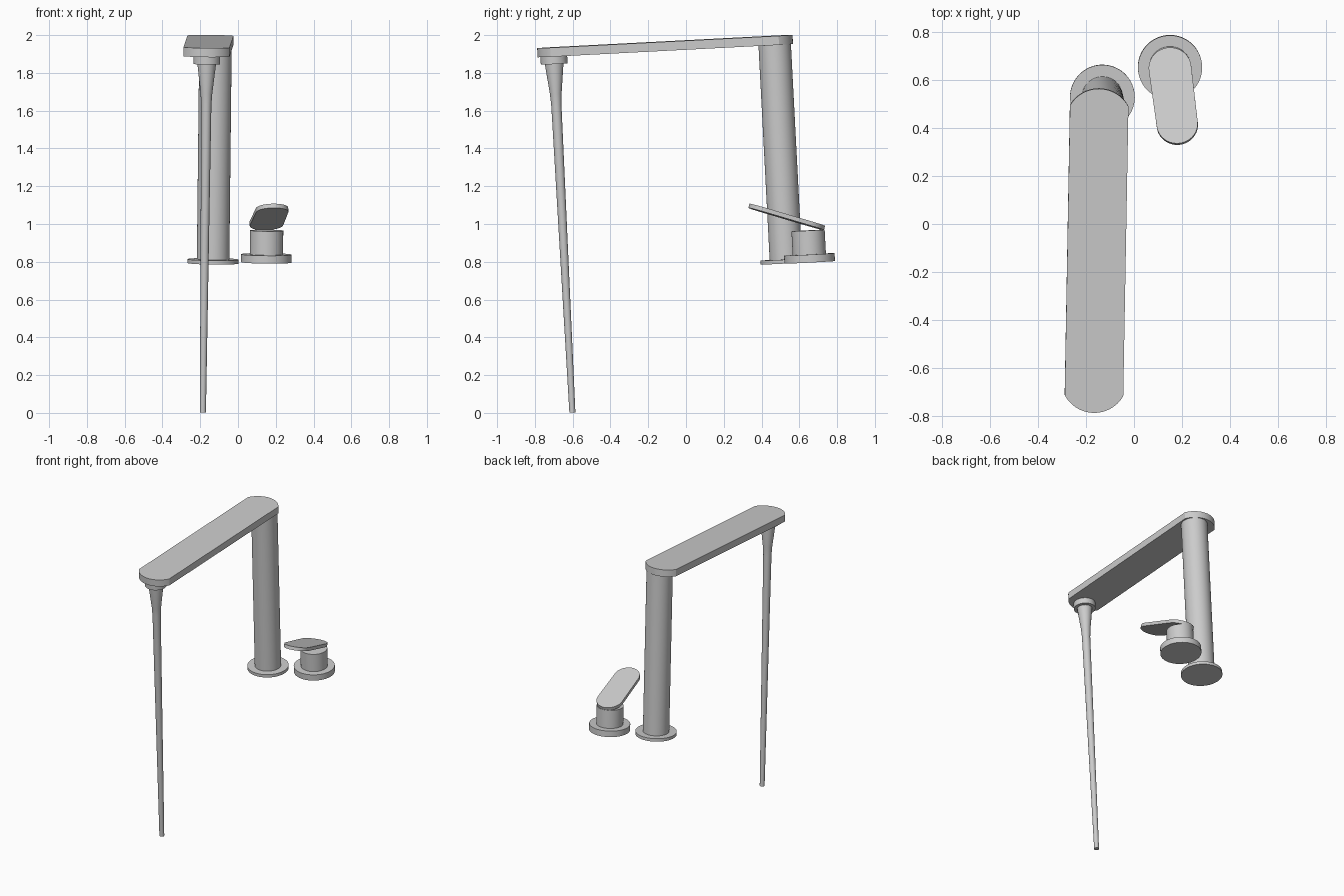
import bpy, bmesh, math
from mathutils import Vector, Matrix

cube = bpy.data.objects.get("Cube")
if cube:
    bpy.data.objects.remove(cube, do_unlink=True)

metal = bpy.data.materials.new("grey_metal")
metal.use_nodes = True
GREY = (0.6, 0.6, 0.6, 1)
metal.diffuse_color = GREY
metal.node_tree.nodes["Principled BSDF"].inputs["Base Color"].default_value = GREY


def frame(origin, along, up):
    """Matrix with local y along 'along' and local z close to 'up'."""
    y = Vector(along).normalized()
    x = y.cross(Vector(up)).normalized()
    z = x.cross(y)
    m = Matrix((x, y, z)).transposed().to_4x4()
    m.translation = origin
    return m


def finish(name, bm, matrix):
    bmesh.ops.recalc_face_normals(bm, faces=bm.faces)
    mesh = bpy.data.meshes.new(name)
    bm.to_mesh(mesh)
    bm.free()
    obj = bpy.data.objects.new(name, mesh)
    bpy.context.collection.objects.link(obj)
    obj.matrix_world = matrix
    mesh.materials.append(metal)
    bpy.ops.object.select_all(action='DESELECT')
    obj.select_set(True)
    bpy.context.view_layer.objects.active = obj
    bpy.ops.object.shade_smooth_by_angle(angle=math.radians(30))
    return obj


def turned(name, matrix, profile, sides=64):
    """Capped solid of revolution from (radius, height) pairs."""
    bm = bmesh.new()
    rings = []
    for r, h in profile:
        rings.append([bm.verts.new((r * math.cos(a), r * math.sin(a), h))
                      for a in (math.tau * i / sides for i in range(sides))])
    for lo, hi in zip(rings, rings[1:]):
        for i in range(sides):
            j = (i + 1) % sides
            bm.faces.new((lo[i], lo[j], hi[j], hi[i]))
    bm.faces.new(rings[0])
    bm.faces.new(rings[-1])
    return finish(name, bm, matrix)


def arc(cy, r, start, end, steps=24):
    return [(r * math.cos(a), cy + r * math.sin(a))
            for a in (start + (end - start) * i / steps for i in range(steps + 1))]


def plate(name, matrix, outline, thickness):
    """Flat slab whose top face lies on local z = 0."""
    bm = bmesh.new()
    face = bm.faces.new([bm.verts.new((x, y, 0)) for x, y in outline])
    new = bmesh.ops.extrude_face_region(bm, geom=[face])["geom"]
    moved = [v for v in new if isinstance(v, bmesh.types.BMVert)]
    bmesh.ops.translate(bm, verts=moved, vec=(0, 0, -thickness))
    return finish(name, bm, matrix)


# The whole fixture leans slightly forward
UP = Vector((0.011, -0.053, 1))
BACK = Vector((0.018, 1, 0.052))


def upright(x, y, z):
    return frame((x, y, z), BACK, UP)


# Column with its base flange
turned("column_flange", upright(-0.132, 0.53, 0.792), [(0.135, 0), (0.135, 0.021)])
turned("column", upright(-0.132, 0.53, 0.792), [(0.086, 0.015), (0.086, 1.165)])

# Flat spout with shallow rounded ends
half_w, half_straight, sagitta = 0.122, 0.605, 0.072
radius = (half_w ** 2 + sagitta ** 2) / (2 * sagitta)
sweep = math.asin(half_w / radius)
cy = half_straight + sagitta - radius
ends = arc(cy, radius, math.pi / 2 - sweep, math.pi / 2 + sweep)
ends += [(-x, -y) for x, y in ends]
plate("spout", upright(-0.156, -0.112, 1.966), ends, 0.048)

# Outlet ring and the tapering water stream below it
outlet = upright(-0.165, -0.70, 1.89)
turned("outlet_ring", outlet, [(0.071, -0.043), (0.071, 0.01)])
turned("water_stream", outlet,
       [(0.016, -1.891), (0.027, -0.26), (0.031, -0.2), (0.049, -0.045), (0.049, -0.03)], 32)

# Separate lever valve: flange and body
valve = upright(0.15, 0.655, 0.797)
turned("valve_flange", valve, [(0.134, 0), (0.134, 0.042)])
turned("valve_body", valve, [(0.088, 0.035), (0.088, 0.169)])

# Raised lever resting on the back of the valve body
lever_outline = arc(0.122, 0.089, 0, math.pi) + arc(-0.122, 0.086, math.pi, math.tau)
plate("lever", frame((0.165, 0.535, 1.049), (-0.03, 0.233, -0.069), (0, 0, 1)),
      lever_outline, 0.023)
